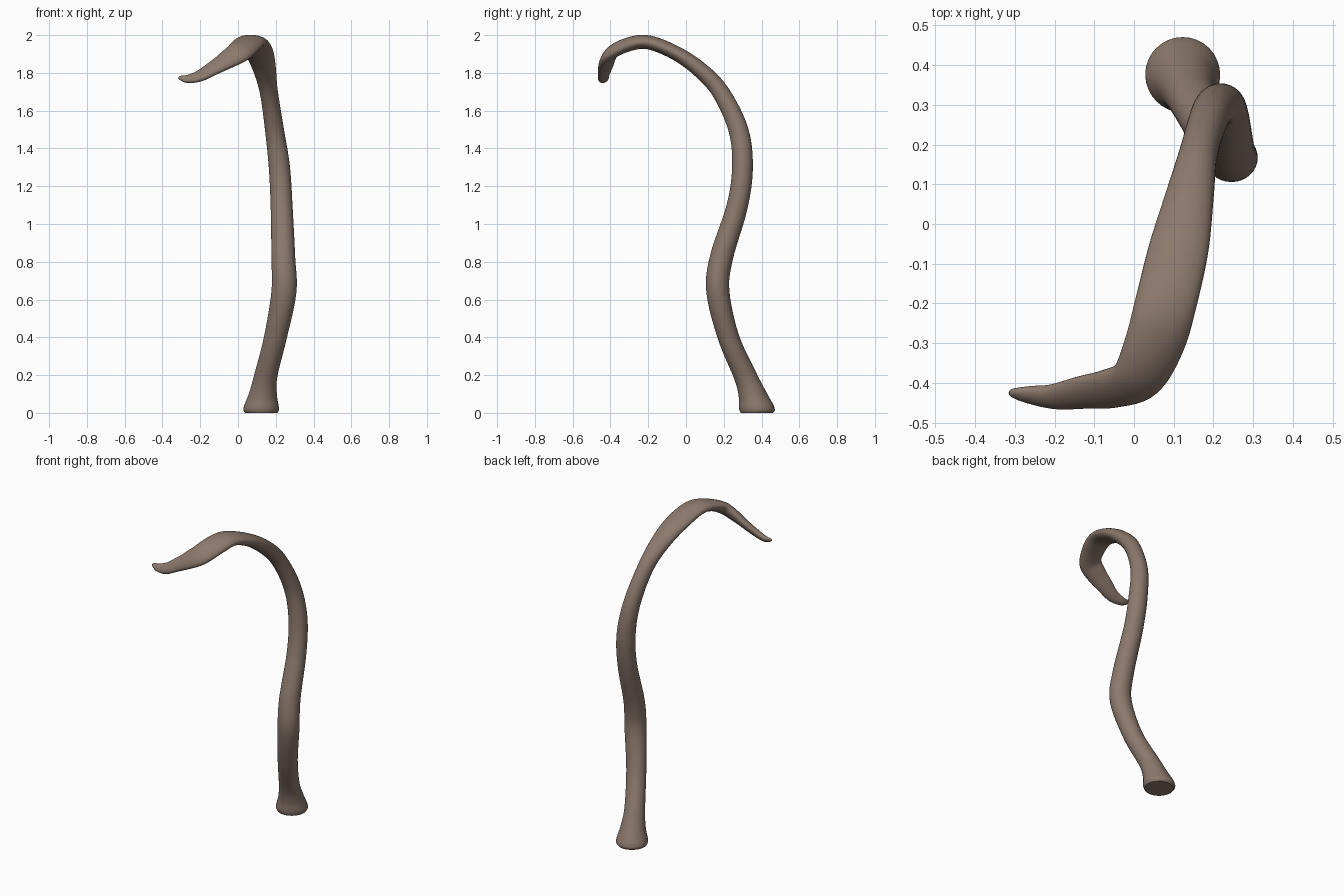
import bpy, bmesh, math
from mathutils import Vector

if "Cube" in bpy.data.objects:
    bpy.data.objects.remove(bpy.data.objects["Cube"])

# Sections along the stem: x, y, z, half width, half thickness, turn of the blade
KEYS = [
    (.123, .375, .00, .086, .086, 0), (.123, .375, .025, .094, .094, 0),
    (.132, .352, .10, .074, .074, 0), (.148, .312, .20, .061, .060, 0),
    (.198, .225, .40, .060, .056, 0), (.243, .169, .64, .066, .061, 0),
    (.240, .187, .82, .063, .061, 0), (.231, .270, 1.09, .058, .056, 0),
    (.219, .299, 1.30, .056, .055, 0), (.193, .277, 1.50, .050, .052, 0),
    (.163, .182, 1.70, .048, .046, 0), (.140, .070, 1.82, .061, .042, 0),
    (.113, -.06, 1.908, .075, .038, 0), (.080, -.20, 1.962, .077, .037, .05),
    (.052, -.30, 1.952, .076, .036, .2), (.008, -.388, 1.912, .070, .034, .5),
    (-.06, -.415, 1.868, .060, .032, .8), (-.13, -.425, 1.825, .049, .026, 1),
    (-.20, -.435, 1.785, .038, .022, 1), (-.265, -.43, 1.768, .026, .017, 1),
    (-.305, -.425, 1.774, .013, .009, 1), (-.314, -.424, 1.777, .003, .003, 1),
]
SIDES, STEPS = 32, 6


def spline(i, t):
    """Smooth interpolation (Catmull-Rom) of all section values."""
    n = len(KEYS) - 1
    a, b, c, d = (KEYS[min(max(k, 0), n)] for k in (i - 1, i, i + 1, i + 2))
    return [.5 * (2 * q + (r - p) * t + (2*p - 5*q + 4*r - s) * t*t
                  + (3*q - p - 3*r + s) * t**3) for p, q, r, s in zip(a, b, c, d)]


samples = [spline(i, k / STEPS) for i in range(len(KEYS) - 1) for k in range(STEPS)]
samples.append(list(KEYS[-1]))
points = [Vector(s[:3]) for s in samples]

bm = bmesh.new()
rings = []
for i, (p, s) in enumerate(zip(points, samples)):
    tangent = (points[min(i + 1, len(points) - 1)] - points[max(i - 1, 0)]).normalized()
    # the foot stays level, then gradually follows the stem
    tangent = tangent.lerp(Vector((0, 0, 1)), max(0, 1 - p.z / .25)).normalized()
    if p.z < .03:
        tangent = Vector((0, 0, 1))
    turn = min(max(s[5], 0), 1)
    wide = Vector((1, 0, 0)).lerp(Vector((0, -.7, -.7)), turn)
    wide = (wide - tangent * wide.dot(tangent)).normalized()
    thick = tangent.cross(wide)
    rings.append([bm.verts.new(p + wide * s[3] * math.cos(a) + thick * s[4] * math.sin(a))
                  for a in (2 * math.pi * k / SIDES for k in range(SIDES))])

# skin between rings and end caps
for lo, hi in zip(rings, rings[1:]):
    for k in range(SIDES):
        j = (k + 1) % SIDES
        bm.faces.new((lo[k], lo[j], hi[j], hi[k]))
bm.faces.new(rings[0][::-1])
bm.faces.new(rings[-1])
bmesh.ops.recalc_face_normals(bm, faces=bm.faces)

mesh = bpy.data.meshes.new("curved_stem")
bm.to_mesh(mesh)
bm.free()
stem = bpy.data.objects.new("curved_stem", mesh)
bpy.context.collection.objects.link(stem)

bark = bpy.data.materials.new("brown")
bark.diffuse_color = (.26, .19, .15, 1)
bark.use_nodes = True
bark.node_tree.nodes["Principled BSDF"].inputs["Base Color"].default_value = bark.diffuse_color
mesh.materials.append(bark)

bpy.context.view_layer.objects.active = stem
stem.select_set(True)
bpy.ops.object.shade_smooth_by_angle(angle=math.radians(40))
